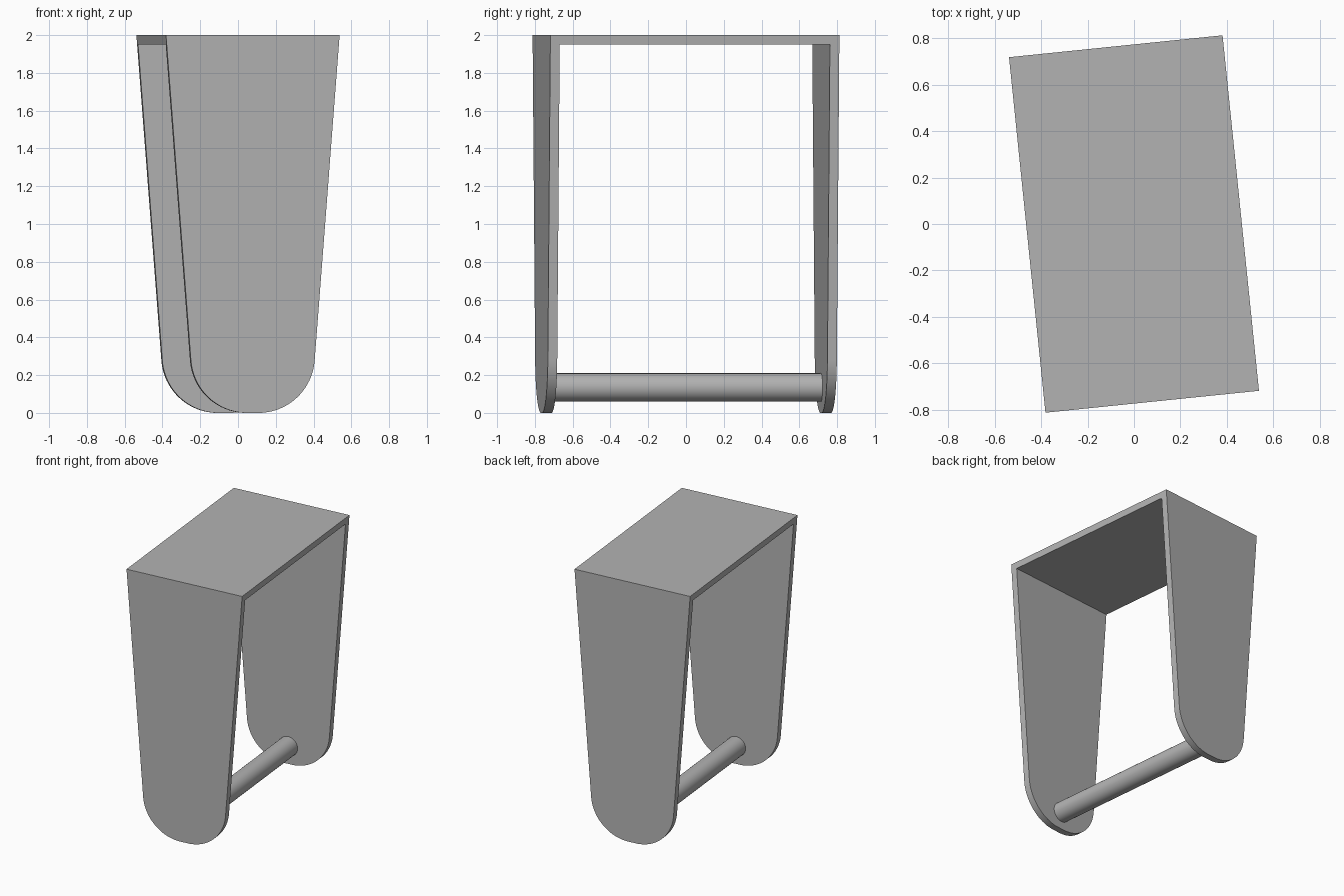
import bpy, bmesh
from math import sin, cos, pi, radians, atan2

cube = bpy.data.objects.get("Cube")
if cube:
    bpy.data.objects.remove(cube)

HEIGHT, LENGTH, WALL = 2.0, 1.538, 0.05
TOP_HALF, BOTTOM_HALF = 0.462, 0.33
CORNER = 0.3                      # radius of the rounded lower corners
TURN = radians(5.85)              # whole model is turned about z
ROD_RADIUS, ROD_Z = 0.075, 0.135

grey = bpy.data.materials.new("grey")
grey.use_nodes = True
grey.diffuse_color = (0.45, 0.45, 0.45, 1)
grey.node_tree.nodes["Principled BSDF"].inputs["Base Color"].default_value = grey.diffuse_color


def add_object(name, bm):
    bmesh.ops.recalc_face_normals(bm, faces=bm.faces)
    mesh = bpy.data.meshes.new(name)
    bm.to_mesh(mesh)
    bm.free()
    obj = bpy.data.objects.new(name, mesh)
    bpy.context.collection.objects.link(obj)
    obj.rotation_euler.z = TURN
    mesh.materials.append(grey)
    return obj


def activate(obj):
    bpy.ops.object.select_all(action='DESELECT')
    obj.select_set(True)
    bpy.context.view_layer.objects.active = obj


def prism(name, outline, length):
    """Extrude an x-z outline along y, centred on y = 0."""
    bm = bmesh.new()
    face = bm.faces.new([bm.verts.new((x, -length / 2, z)) for x, z in outline])
    side = bmesh.ops.extrude_face_region(bm, geom=[face])["geom"]
    bmesh.ops.translate(bm, vec=(0, length, 0),
                        verts=[v for v in side if isinstance(v, bmesh.types.BMVert)])
    return add_object(name, bm)


# Tapered side outline with a rounded lower end
slant = atan2(TOP_HALF - BOTTOM_HALF, HEIGHT - CORNER)
flat = BOTTOM_HALF - CORNER
STEPS = 24
arc = []
for i in range(STEPS + 1):
    a = -pi / 2 + (pi / 2 - slant) * i / STEPS
    arc.append((flat + CORNER * cos(a), CORNER + CORNER * sin(a)))
right_half = arc + [(TOP_HALF, HEIGHT)]
outline = right_half + [(-x, z) for x, z in reversed(right_half)]

# Frame: top plate and two side plates, hollowed out of one solid
frame = prism("frame", outline, LENGTH)
hollow = prism("hollow_cutter",
               [(-1, -1), (1, -1), (1, HEIGHT - WALL), (-1, HEIGHT - WALL)],
               LENGTH - 2 * WALL)
hollow.hide_render = True
cut = frame.modifiers.new("hollow", 'BOOLEAN')
cut.operation = 'DIFFERENCE'
cut.solver = 'EXACT'
cut.object = hollow
activate(frame)
bpy.ops.object.modifier_apply(modifier=cut.name)
bpy.data.objects.remove(hollow)

# Cross rod between the side plates
circle = [(ROD_RADIUS * cos(2 * pi * i / 48), ROD_Z + ROD_RADIUS * sin(2 * pi * i / 48))
          for i in range(48)]
rod = prism("cross_rod", circle, LENGTH - 2 * WALL)

for obj in (frame, rod):
    activate(obj)
    bpy.ops.object.shade_smooth_by_angle(angle=radians(30))
